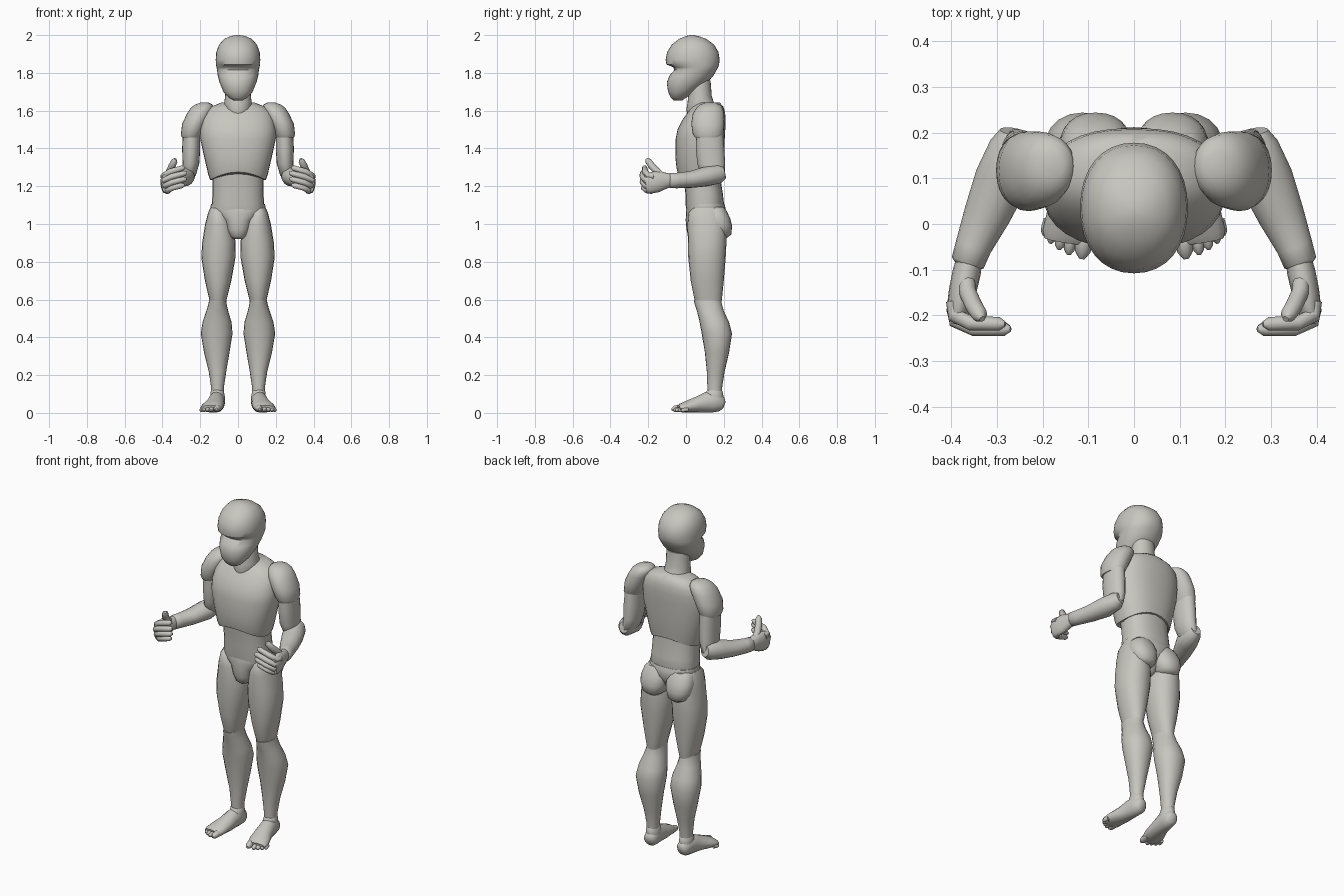
import bpy, math
from mathutils import Vector

grey = bpy.data.materials.new("warm_grey")
grey.diffuse_color = (0.58, 0.565, 0.52, 1)


def build(name, rings, mirror):
    """Skin a list of equal-length vertex rings and cap both ends."""
    n = len(rings[0])
    verts = [v for r in rings for v in r]
    faces = [(i * n + j, i * n + (j + 1) % n, (i + 1) * n + (j + 1) % n, (i + 1) * n + j)
             for i in range(len(rings) - 1) for j in range(n)]
    faces.append(tuple(reversed(range(n))))
    faces.append(tuple(range(len(verts) - n, len(verts))))
    me = bpy.data.meshes.new(name)
    me.from_pydata(verts, [], faces)
    me.materials.append(grey)
    for p in me.polygons:
        p.use_smooth = True
    me.set_sharp_from_angle(angle=math.radians(50))
    ob = bpy.data.objects.new(name, me)
    bpy.context.collection.objects.link(ob)
    if mirror:
        ob.modifiers.new("mirror", 'MIRROR')
    return ob


def sup(v, p):
    return math.copysign(abs(v) ** p, v)


def band(name, rows, mirror=False, power=1.0, n=24, shift=None):
    """Stack of level rings, low to high: (z, x0, x1, y0, y1)."""
    rings = []
    for z, x0, x1, y0, y1 in rows:
        ring = []
        for k in range(n):
            a = 2 * math.pi * k / n
            x = (x0 + x1) / 2 + (x1 - x0) / 2 * sup(math.cos(a), power)
            y = (y0 + y1) / 2 + (y1 - y0) / 2 * sup(math.sin(a), power)
            ring.append((x, y, z + (shift(x, y, z) if shift else 0)))
        rings.append(ring)
    return build(name, rings, mirror)


def centred(rows):
    """(z, half width, y0, y1) to rows centred on x = 0."""
    return [(z, -r, r, y0, y1) for z, r, y0, y1 in rows]


def tube(name, pts, n=16):
    """Mirrored limb along a path: (x, y, z, half width, half height)."""
    P = [Vector(p[:3]) for p in pts]
    rings = []
    for i, p in enumerate(pts):
        t = (P[min(i + 1, len(P) - 1)] - P[max(i - 1, 0)]).normalized()
        ref = Vector((0, 1, 0)) if abs(t.z) > 0.8 else Vector((0, 0, 1))
        s = t.cross(ref).normalized()
        u = s.cross(t)
        rings.append([P[i] + s * p[3] * math.cos(2 * math.pi * k / n)
                      + u * p[4] * math.sin(2 * math.pi * k / n) for k in range(n)])
    # side, up and path make a left-handed set, so reverse each ring
    return build(name, [r[::-1] for r in rings], True)


def digit(name, pts, r):
    """Finger or toe with rounded ends."""
    A, B = Vector(pts[-2]), Vector(pts[-1])
    near = B - (B - A).normalized() * r * 0.8
    path = [(*p, r, r) for p in pts[:-1]]
    tube(name, path + [(*near, r * .9, r * .9), (*B, r * .35, r * .35)], 10)


# head with brow ridge, sunken eye band and masked jaw
band("head", centred([
    (1.655, .025, -.065, -.02), (1.668, .048, -.08, 0), (1.70, .078, -.095, .045),
    (1.75, .098, -.102, .115), (1.785, .107, -.088, .145), (1.815, .111, -.062, .162),
    (1.83, .114, -.068, .17), (1.845, .117, -.104, .175), (1.87, .118, -.108, .178),
    (1.91, .115, -.1, .172), (1.95, .1, -.075, .148), (1.98, .073, -.037, .108),
    (1.995, .038, 0, .065), (2.0, .01, .02, .04)]), power=.92, n=32)
band("neck", centred([
    (1.585, .06, .005, .16), (1.61, .073, .002, .165), (1.64, .073, .008, .148),
    (1.68, .068, .012, .136), (1.76, .065, .02, .13)]))


# torso, with an arched lower rib edge
def arch(x, y, z):
    return max(0, 1.35 - z) / .12 * .045 * max(0, 1 - (x / .15) ** 2)


band("chest", centred([
    (1.23, .147, -.045, .19), (1.26, .157, -.05, .192), (1.35, .178, -.056, .2),
    (1.45, .2, -.055, .205), (1.50, .2, -.045, .208), (1.55, .193, -.02, .21),
    (1.59, .178, .008, .207), (1.62, .145, .032, .198), (1.642, .09, .06, .18)]),
    power=.85, n=32, shift=arch)
band("abdomen", centred([
    (1.06, .135, .005, .19), (1.10, .139, -.002, .202), (1.16, .135, -.003, .195),
    (1.23, .135, -.012, .184), (1.32, .14, -.02, .18)]), power=.85)

# pelvis and buttocks
band("pelvis", centred([
    (.92, .025, .03, .12), (.935, .048, .012, .15), (.97, .068, .003, .17),
    (1.02, .085, -.002, .2), (1.05, .13, 0, .212), (1.085, .147, .002, .21),
    (1.105, .143, .008, .203)]), power=.9)
band("buttock", [
    (.925, .045, .115, .13, .215), (.945, .02, .145, .11, .24), (.99, .006, .162, .1, .244),
    (1.03, .003, .162, .1, .234), (1.07, .01, .15, .1, .215), (1.09, .03, .13, .12, .2)],
    True, .9)

# legs
band("thigh", [
    (.555, .072, .143, .065, .182), (.60, .06, .152, .045, .19), (.70, .035, .175, .025, .2),
    (.82, .014, .194, .012, .21), (.90, .012, .19, .01, .214), (1.0, .03, .174, .008, .214),
    (1.06, .058, .158, .014, .2), (1.085, .08, .147, .04, .17)], True, .92, 20)
band("calf", [
    (.10, .075, .142, .115, .19), (.14, .074, .143, .113, .192), (.22, .062, .155, .11, .205),
    (.32, .045, .18, .1, .228), (.42, .029, .197, .083, .244), (.48, .034, .188, .072, .228),
    (.54, .052, .168, .058, .2), (.575, .06, .157, .046, .19), (.597, .063, .153, .041, .185)],
    True, .95, 20)

# feet
tube("foot", [
    (.104, .2, .04, .02, .022), (.106, .188, .045, .035, .04), (.11, .15, .06, .042, .058),
    (.115, .11, .056, .044, .054), (.122, .06, .044, .05, .042), (.135, .01, .034, .058, .032),
    (.145, -.025, .026, .056, .024), (.147, -.038, .023, .05, .018)])
band("ankle", [
    (.05, .07, .145, .1, .195), (.09, .07, .147, .098, .198), (.115, .075, .144, .108, .193),
    (.13, .085, .135, .125, .18)], True)
toes = [(.106, -.005, .114, -.076, .019), (.137, -.015, .143, -.067, .013),
        (.156, -.01, .164, -.056, .0125), (.174, -.002, .183, -.042, .012),
        (.187, .01, .197, -.025, .011)]
for i, (xa, ya, xb, yb, r) in enumerate(toes):
    digit("toe_%d" % (i + 1), [(xa, ya, r + .006), ((xa + xb) / 2, (ya + yb) / 2, r + .006),
                               (xb, yb, r)], r)

# shoulders and arms
band("shoulder", [
    (1.457, .2, .297, .048, .185), (1.475, .19, .302, .036, .198), (1.53, .165, .296, .028, .203),
    (1.585, .14, .27, .036, .202), (1.615, .13, .25, .055, .195), (1.632, .135, .228, .075, .18),
    (1.642, .155, .2, .1, .155)], True, .95)
band("upper_arm", [
    (1.238, .24, .282, .11, .18), (1.26, .222, .298, .08, .207), (1.32, .205, .293, .06, .207),
    (1.40, .2, .296, .052, .203), (1.50, .2, .29, .055, .195)], True, .95, 20)
tube("forearm", [
    (.266, .203, 1.272, .028, .032), (.27, .175, 1.265, .045, .05), (.288, .1, 1.25, .06, .052),
    (.322, .02, 1.235, .051, .044), (.352, -.05, 1.23, .04, .041),
    (.364, -.085, 1.23, .037, .04), (.367, -.093, 1.23, .026, .03)])

# hands: palm, curled fingers and raised thumb
tube("palm", [
    (.36, -.075, 1.232, .028, .034), (.366, -.105, 1.23, .031, .042),
    (.376, -.15, 1.224, .03, .056), (.386, -.195, 1.217, .025, .056),
    (.388, -.215, 1.215, .016, .047)])
fingers = [(.393, -.205, 1.255, .282, -.219, 1.3), (.391, -.217, 1.23, .27, -.23, 1.272),
           (.385, -.217, 1.203, .272, -.227, 1.24), (.373, -.211, 1.178, .283, -.22, 1.207)]
for i, (xa, ya, za, xb, yb, zb) in enumerate(fingers):
    digit("finger_%d" % (i + 1), [(xa + .002, ya + .035, za - .004), (xa, ya + .005, za),
                                  ((xa + xb) / 2 + .02, ya - .012, (za + zb) / 2),
                                  (xb, yb, zb)], .0165)
digit("thumb", [(.368, -.115, 1.245), (.364, -.15, 1.275), (.35, -.18, 1.305),
                (.332, -.208, 1.345)], .019)
